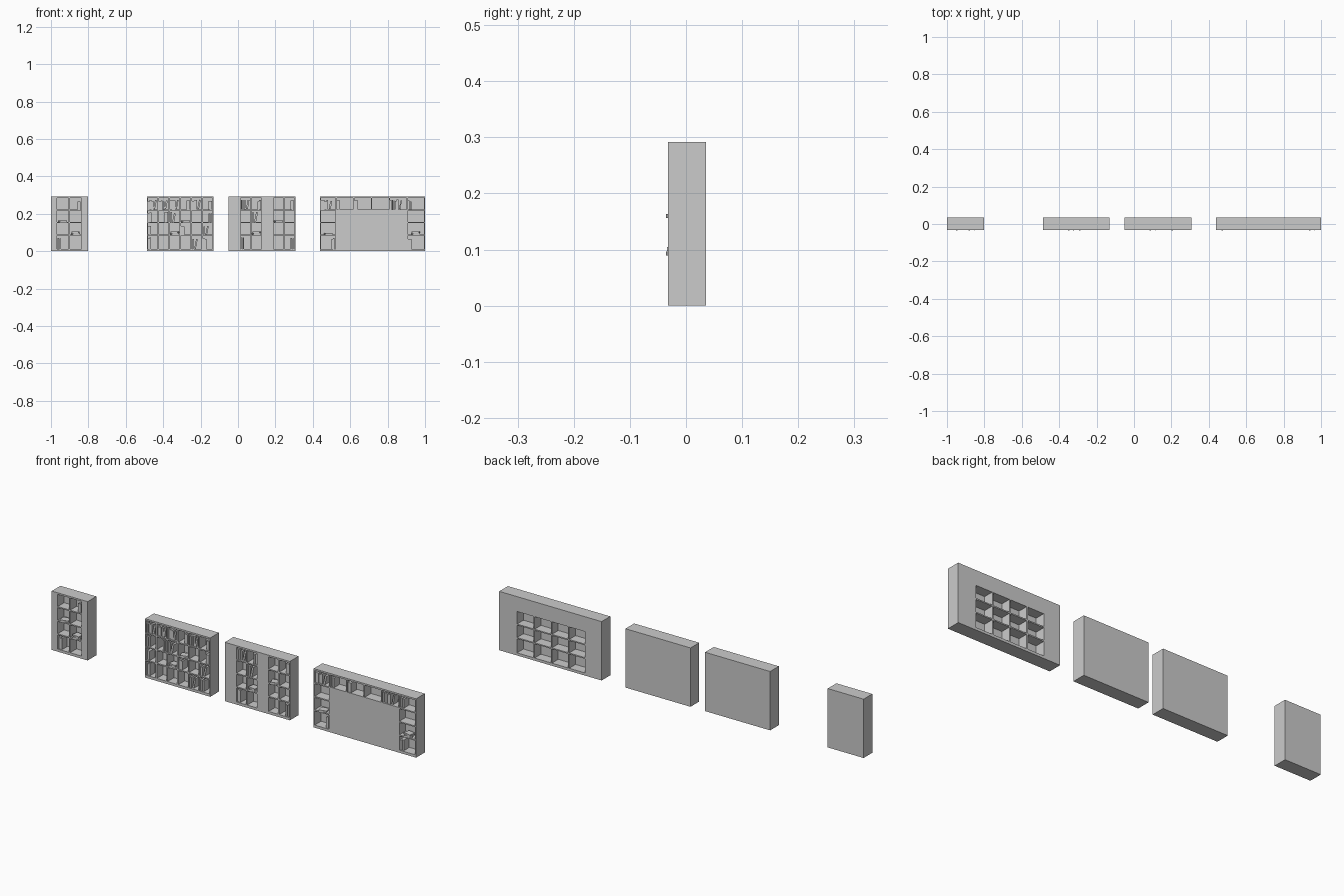
import bpy, bmesh, math, random
from mathutils import Matrix, Vector

if "Cube" in bpy.data.objects:
    bpy.data.objects.remove(bpy.data.objects["Cube"])
random.seed(4)

FRONT, BACK, HEIGHT = -0.032, 0.036, 0.292
DEPTH, WALL = 0.05, 0.003
# (floor, ceiling) of the shelf rows, top row first
ROWS = [(0.224, 0.284), (0.156, 0.218), (0.089, 0.150), (0.013, 0.083)]


def add_box(bm, lo, hi, rot=None, pivot=None):
    lo, hi = Vector(lo), Vector(hi)
    m = Matrix.Translation((lo + hi) / 2) @ Matrix.Diagonal((*(hi - lo), 1))
    if rot:
        p = Matrix.Translation(pivot)
        m = p @ rot @ p.inverted() @ m
    bmesh.ops.create_cube(bm, size=1, matrix=m)


def to_object(bm, name):
    me = bpy.data.meshes.new(name)
    bm.to_mesh(me)
    bm.free()
    ob = bpy.data.objects.new(name, me)
    bpy.context.collection.objects.link(ob)
    return ob


def case(name, x0, x1, holes):
    """Solid block with box-shaped compartments cut into it."""
    bm = bmesh.new()
    add_box(bm, (x0, FRONT, 0), (x1, BACK, HEIGHT))
    body = to_object(bm, name)
    bm = bmesh.new()
    for a, b, (z0, z1), side in holes:
        if side == 'front':
            y0, y1 = FRONT - 0.02, FRONT + DEPTH
        else:
            y0, y1 = BACK - DEPTH, BACK + 0.02
        add_box(bm, (a, y0, z0), (b, y1, z1))
    cutter = to_object(bm, name + "_cutter")
    cutter.hide_render = True
    mod = body.modifiers.new("compartments", 'BOOLEAN')
    mod.operation, mod.solver, mod.object = 'DIFFERENCE', 'EXACT', cutter
    bpy.context.view_layer.objects.active = body
    bpy.ops.object.modifier_apply(modifier=mod.name)
    bpy.data.objects.remove(cutter)


def upright(bm, x, z, room, n, lean=False):
    for _ in range(n):
        w = random.uniform(0.007, 0.010)
        h = room * random.uniform(0.70, 0.86)
        y = FRONT + random.uniform(0.003, 0.010)
        rot = Matrix.Rotation(math.radians(11), 4, 'Y') if lean else None
        add_box(bm, (x, y, z), (x + w, FRONT + DEPTH - 0.004, z + h), rot, (x + w, y, z))
        x += w + 0.001
    return x


def fill(bm, kind, a, b, row):
    z, room = row[0], row[1] - row[0]
    if kind == 'F':                       # nearly full row of books
        x = upright(bm, a + 0.001, z, room, max(2, int((b - a) / 0.017)))
        upright(bm, min(x + 0.002, b - 0.024), z, room, 1, True)
    elif kind == 'L':                     # books against the left wall
        upright(bm, a + 0.001, z, room, 2)
    elif kind == 'R':                     # books against the right wall
        upright(bm, b - 0.022, z, room, 2)
    elif kind == 'l':                     # leaning books
        x = upright(bm, a + 0.003, z, room, 1)
        upright(bm, x + 0.001, z, room, 1, True)
    elif kind in 'SP':                    # lying books, turned a little
        c = (a + b) / 2
        for k in range(2 if kind == 'S' else 1):
            lo = (c - 0.020, FRONT + 0.001, z + k * 0.008)
            hi = (c + 0.019, FRONT + 0.034, z + k * 0.008 + 0.0075)
            rot = Matrix.Rotation(math.radians(14 - 24 * k), 4, 'Z')
            add_box(bm, lo, hi, rot, (c, FRONT + 0.018, z))


def bookcase(name, x0, x1, edges, layout, back_cols=()):
    """layout: one string per row; '#' solid, '.' empty, letters = contents."""
    holes, books = [], bmesh.new()
    for row, line in zip(ROWS, layout):
        for i, kind in enumerate(line):
            a, b = edges[i] + WALL, edges[i + 1] - WALL
            if kind != '#':
                holes.append((a, b, row, 'front'))
                if kind != '.':
                    fill(books, kind, a, b, row)
    for i in back_cols:                   # compartments reached from behind
        for row in ROWS[1:]:
            holes.append((edges[i] + WALL, edges[i + 1] - WALL, row, 'back'))
    case(name, x0, x1, holes)
    to_object(books, name + "_books")


def even(a, b, n):
    return [a + (b - a) * i / n for i in range(n + 1)]


# narrow, full, split and counter bookcases, left to right
bookcase("narrow_bookcase", -1.0, -0.803, even(-0.970, -0.834, 2),
         [".R", "P.", ".S", "L."])
bookcase("full_bookcase", -0.487, -0.130, even(-0.485, -0.132, 6),
         ["FFFRFR", "LRlP.R", "L.SL.l", "L...lL"])
bookcase("split_bookcase", -0.050, 0.307, even(-0.048, 0.305, 6),
         ["#FR#.R", "#.l#P.", "#.S#..", "#L.#.R"])
bookcase("counter_bookcase", 0.438, 1.0, [0.440, 0.525, 0.619, 0.714, 0.809, 0.905, 0.998],
         ["FLL.FL", ".####.", "P####S", "R####L"], back_cols=(1, 2, 3, 4))
